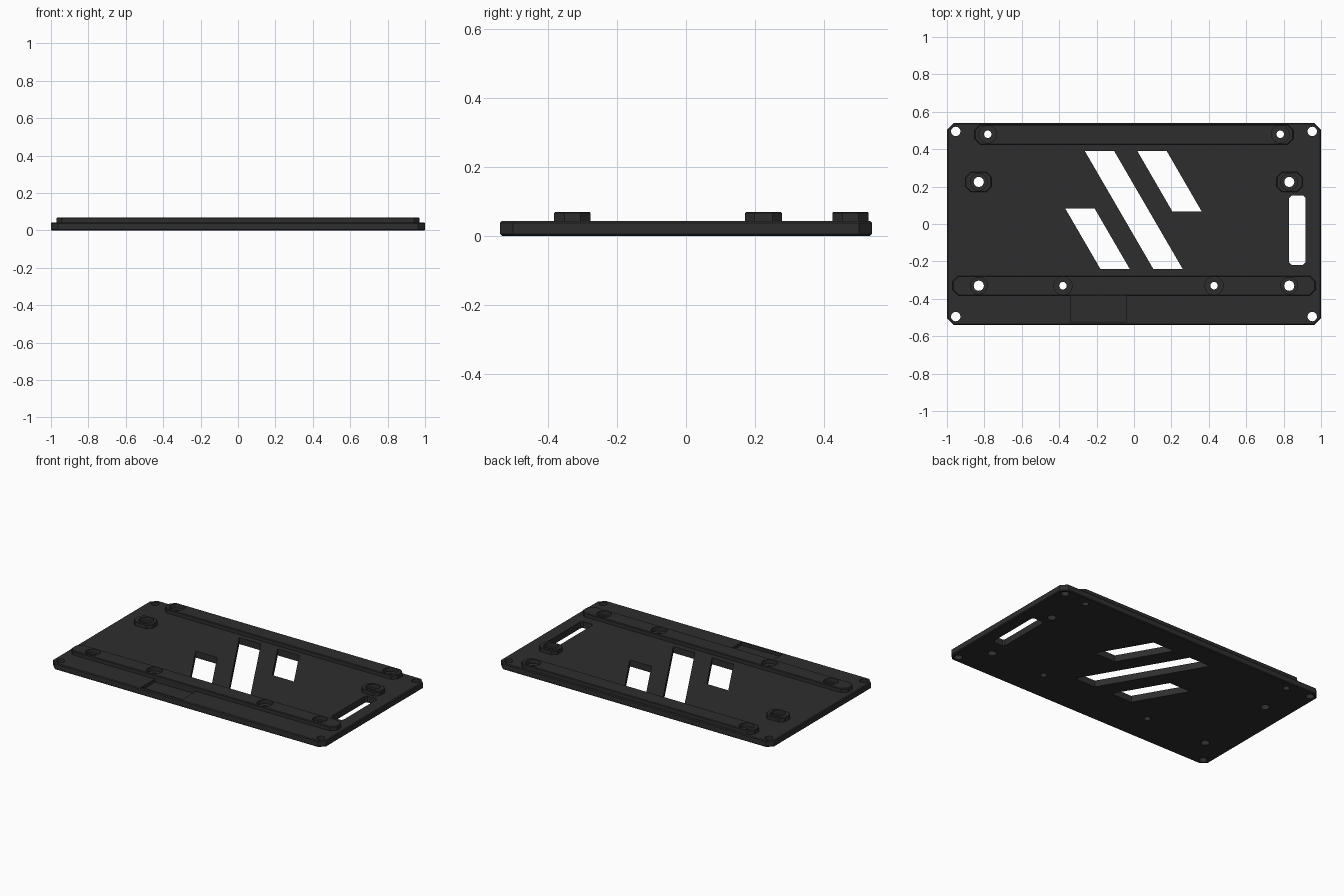
import bpy, bmesh, math

if "Cube" in bpy.data.objects:
    bpy.data.objects.remove(bpy.data.objects["Cube"])

black = bpy.data.materials.new("matte black plastic")
black.diffuse_color = (0.027, 0.027, 0.027, 1)
black.use_nodes = True
black.node_tree.nodes["Principled BSDF"].inputs["Base Color"].default_value = black.diffuse_color
PLATE_TOP, RAIL_TOP = 0.043, 0.07


def add_prism(bm, pts, z0, z1):
    """Extrude a counter-clockwise outline from z0 to z1."""
    face = bm.faces.new([bm.verts.new((x, y, z0)) for x, y in pts])
    ext = bmesh.ops.extrude_face_region(bm, geom=[face])["geom"]
    bmesh.ops.translate(bm, vec=(0, 0, z1 - z0),
                        verts=[v for v in ext if isinstance(v, bmesh.types.BMVert)])


def chamfered(cx, cy, hx, hy, c):
    return [(cx + x, cy + y) for x, y in (
        (-hx + c, -hy), (hx - c, -hy), (hx, -hy + c), (hx, hy - c),
        (hx - c, hy), (-hx + c, hy), (-hx, hy - c), (-hx, -hy + c))]


def circle(cx, cy, r, n=32):
    return [(cx + r * math.cos(2 * math.pi * i / n),
             cy + r * math.sin(2 * math.pi * i / n)) for i in range(n)]


def slanted(x_top, y_top, x_bot, y_bot, w=0.157):
    return [(x_bot, y_bot), (x_bot + w, y_bot), (x_top + w, y_top), (x_top, y_top)]


def make(name, prisms, bevel=0.0, helper=False):
    bm = bmesh.new()
    for pts, z0, z1 in prisms:
        add_prism(bm, pts, z0, z1)
    bmesh.ops.recalc_face_normals(bm, faces=bm.faces)
    if bevel:
        # soften only the rims lying at the top and bottom
        edges = [e for e in bm.edges if abs(e.verts[0].co.z - e.verts[1].co.z) < 1e-6
                 and (e.verts[0].co.z > RAIL_TOP - 1e-4 or name == "base_plate")]
        bmesh.ops.bevel(bm, geom=edges, offset=bevel, segments=1, affect='EDGES')
    mesh = bpy.data.meshes.new(name)
    bm.to_mesh(mesh)
    bm.free()
    mesh.materials.append(black)
    ob = bpy.data.objects.new(name, mesh)
    bpy.context.collection.objects.link(ob)
    if helper:
        ob.hide_render = True
        ob.hide_viewport = True
    return ob


def cut(ob, cutter):
    mod = ob.modifiers.new("cut", 'BOOLEAN')
    mod.operation, mod.solver, mod.object = 'DIFFERENCE', 'EXACT', cutter


# Screw positions: x, y, hole radius, counterbore radius
screws = []
for s in (-1, 1):
    screws += [(s * 0.782, 0.48, 0.02, 0.047), (s * 0.83, 0.225, 0.027, 0.045),
               (s * 0.83, -0.33, 0.027, 0.045)]
screws += [(-0.38, -0.33, 0.02, 0.049), (0.428, -0.33, 0.02, 0.049)]

# Openings through the plate: screw holes, corner holes, vents, cable slot
openings = [circle(x, y, r) for x, y, r, _ in screws]
openings += [circle(sx * 0.953, sy * 0.495, 0.025) for sx in (-1, 1) for sy in (-1, 1)]
openings += [slanted(-0.263, 0.39, 0.103, -0.24), slanted(0.018, 0.39, 0.205, 0.067),
             slanted(-0.367, 0.082, -0.18, -0.24)]
openings.append(chamfered(0.873, -0.033, 0.043, 0.185, 0.012))
hole_cutter = make("hole_cutter", [(p, -0.1, 0.2) for p in openings], helper=True)

# Counterbores open the raised parts down to the plate
bore_cutter = make("counterbore_cutter",
                   [(circle(x, y, r), 0.02, 0.2) for x, y, _, r in screws], helper=True)

# Shallow pocket in front of the front rail
pocket_cutter = make("pocket_cutter",
                     [([(-0.34, -0.523), (-0.04, -0.523), (-0.04, -0.38), (-0.34, -0.38)],
                       0.023, 0.1)], helper=True)

# Base plate with clipped corners
plate = make("base_plate", [(chamfered(0, 0, 1.0, 0.54, 0.037), 0, PLATE_TOP)], 0.005)
cut(plate, hole_cutter)
cut(plate, pocket_cutter)

# Raised rails and side bosses
raised = [("back_rail", (0, 0.478, 0.852, 0.053, 0.03)),
          ("front_rail", (0, -0.33, 0.97, 0.053, 0.03)),
          ("left_boss", (-0.832, 0.225, 0.069, 0.054, 0.028)),
          ("right_boss", (0.832, 0.225, 0.069, 0.054, 0.028))]
for name, shape in raised:
    cut(make(name, [(chamfered(*shape), PLATE_TOP, RAIL_TOP)], 0.004), bore_cutter)
